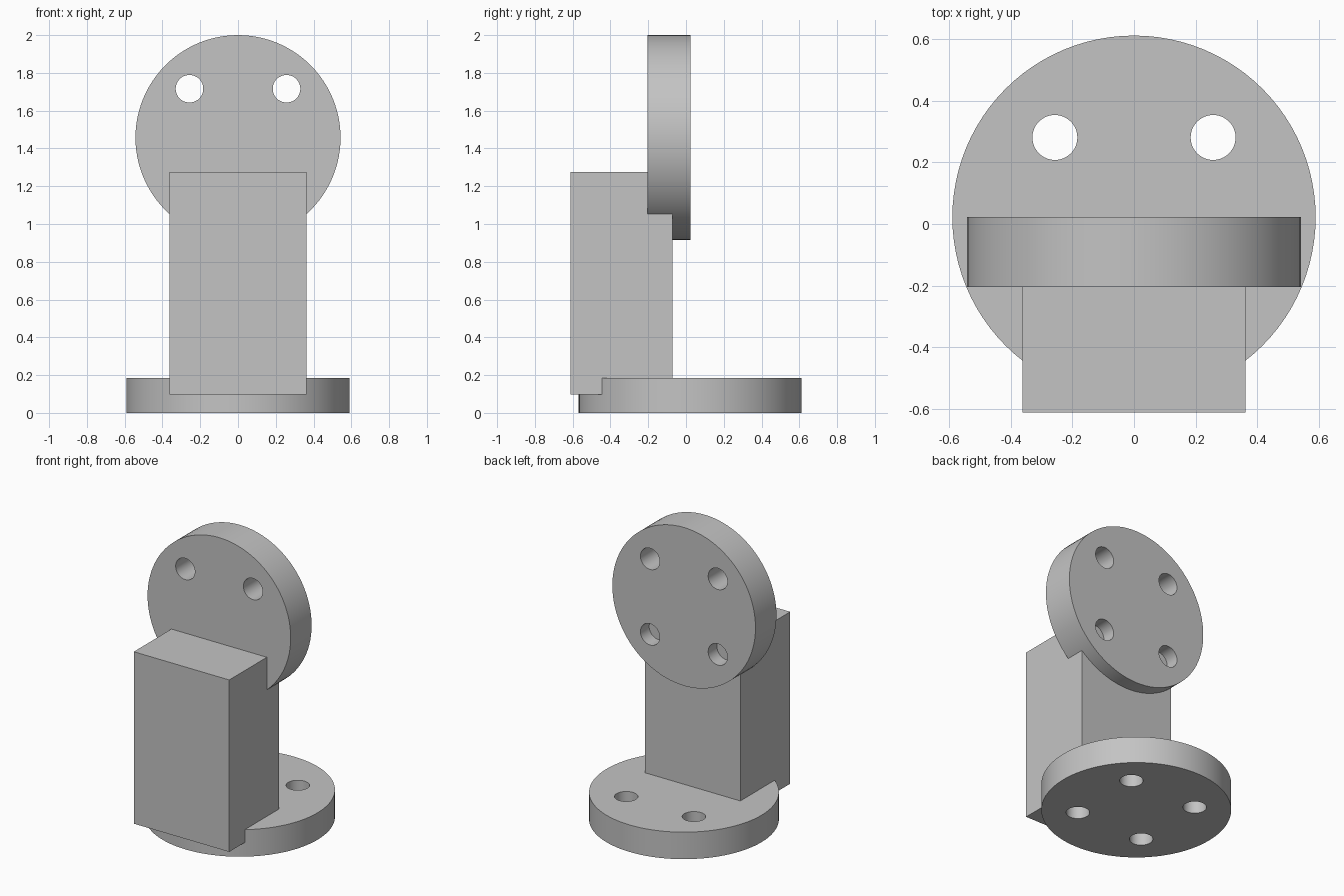
import bpy
import math
from mathutils import Matrix, Vector

default = bpy.data.objects.get("Cube")
if default:
    bpy.data.objects.remove(default, do_unlink=True)

grey = bpy.data.materials.new("light_grey")
grey.use_nodes = True
colour = (0.55, 0.55, 0.55, 1)
grey.diffuse_color = colour
grey.node_tree.nodes["Principled BSDF"].inputs["Base Color"].default_value = colour


def cylinder(name, centre, radius, depth, segments):
    bpy.ops.mesh.primitive_cylinder_add(vertices=segments, radius=radius,
                                        depth=depth, location=centre)
    obj = bpy.context.object
    obj.name = obj.data.name = name
    obj.data.materials.append(grey)
    return obj


def bake(obj, matrix):
    obj.data.transform(matrix)
    obj.matrix_world = Matrix.Identity(4)


def flange(name, radius, thickness, placement):
    """Round plate with four bolt holes on a square pattern."""
    plate = cylinder(name, (0, 0, 0), radius, thickness, 96)
    for sx in (-1, 1):
        for sy in (-1, 1):
            cutter = cylinder("hole_cutter", (sx * 0.257, sy * 0.259, 0), 0.073, 1, 48)
            cutter.hide_render = True
            mod = plate.modifiers.new("bolt_hole", "BOOLEAN")
            mod.operation, mod.solver, mod.object = "DIFFERENCE", "EXACT", cutter
            bpy.context.view_layer.objects.active = plate
            bpy.ops.object.modifier_apply(modifier=mod.name)
            bpy.data.objects.remove(cutter, do_unlink=True)
    bake(plate, placement)
    bpy.ops.object.select_all(action="DESELECT")
    plate.select_set(True)
    bpy.context.view_layer.objects.active = plate
    bpy.ops.object.shade_smooth_by_angle(angle=math.radians(30))
    return plate


# Horizontal foot plate and upright mounting plate
flange("base_flange", 0.59, 0.185, Matrix.Translation((0, 0.022, 0.0925)))
flange("upright_flange", 0.543, 0.227,
       Matrix.Translation((0, -0.091, 1.457)) @ Matrix.Rotation(math.pi / 2, 4, "X"))

# Rectangular column, let into both plates and closing the holes behind it
low, high = Vector((-0.362, -0.612, 0.097)), Vector((0.362, -0.072, 1.276))
bpy.ops.mesh.primitive_cube_add(size=1)
column = bpy.context.object
column.name = column.data.name = "column"
column.data.materials.append(grey)
bake(column, Matrix.Translation((low + high) / 2) @ Matrix.Diagonal((*(high - low), 1)))
